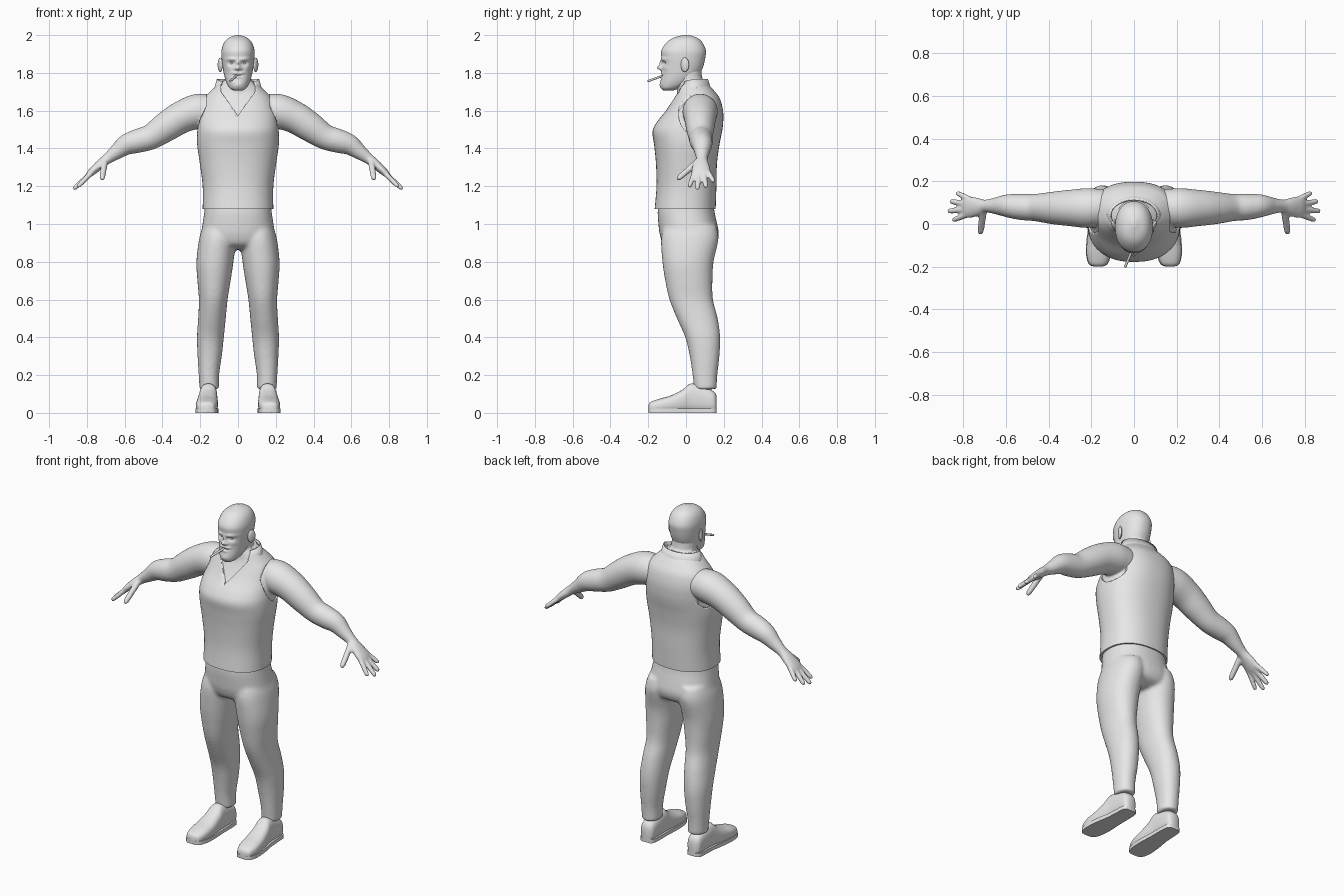
import bpy, bmesh, math
from mathutils import Vector, Matrix

if "Cube" in bpy.data.objects:
    bpy.data.objects.remove(bpy.data.objects["Cube"])

X, Y, Z = Vector((1, 0, 0)), Vector((0, 1, 0)), Vector((0, 0, 1))
grey = bpy.data.materials.new("plain grey")
grey.diffuse_color = (0.8, 0.8, 0.8, 1)
grey.use_nodes = True
grey.node_tree.nodes["Principled BSDF"].inputs["Base Color"].default_value = grey.diffuse_color


def finish(name, bm, angle=50):
    bmesh.ops.recalc_face_normals(bm, faces=bm.faces)
    me = bpy.data.meshes.new(name)
    bm.to_mesh(me)
    bm.free()
    me.materials.append(grey)
    ob = bpy.data.objects.new(name, me)
    bpy.context.collection.objects.link(ob)
    bpy.ops.object.select_all(action='DESELECT')
    ob.select_set(True)
    bpy.context.view_layer.objects.active = ob
    bpy.ops.object.shade_smooth_by_angle(angle=math.radians(angle))
    return ob


def spline(keys, sub):
    """Catmull-Rom interpolation of key tuples."""
    out = []
    for i in range(len(keys) - 1):
        p = [keys[max(0, min(len(keys) - 1, i + k))] for k in (-1, 0, 1, 2)]
        for j in range(sub):
            t = j / sub
            out.append([b + 0.5 * t * (c - a + t * (2 * a - 5 * b + 4 * c - d + t * (3 * (b - c) + d - a)))
                        for a, b, c, d in zip(*p)])
    return out + [list(keys[-1])]


def loft(bm, keys, axes=None, sides=40, sub=5, p=2.0):
    """Skin superellipse sections (x, y, z, half_u, half_v)."""
    secs = spline(keys, sub) if sub > 1 else keys
    pts = [Vector(s[:3]) for s in secs]
    rings = []
    for i, s in enumerate(secs):
        if axes:
            u, v = axes
        else:  # follow the path, keeping u close to the y axis
            t = (pts[min(i + 1, len(pts) - 1)] - pts[max(i - 1, 0)]).normalized()
            u = (Y - t * t.dot(Y)).normalized()
            v = t.cross(u)
        ring = []
        for k in range(sides):
            a = 2 * math.pi * k / sides
            c, n = math.cos(a), math.sin(a)
            c = math.copysign(abs(c) ** (2 / p), c)
            n = math.copysign(abs(n) ** (2 / p), n)
            ring.append(bm.verts.new(pts[i] + u * c * max(s[3], 0.001) + v * n * max(s[4], 0.001)))
        rings.append(ring)
    for r, q in zip(rings, rings[1:]):
        for k in range(sides):
            bm.faces.new((r[k], r[(k + 1) % sides], q[(k + 1) % sides], q[k]))
    bm.faces.new(rings[0])
    bm.faces.new(rings[-1])


def upright(bm, rows, cx=0, grow=0, **kw):
    """Horizontal sections given as (z, half_x, y_front, y_back)."""
    loft(bm, [(cx, (f + b) / 2, z, h + grow, (b - f) / 2 + grow) for z, h, f, b in rows], (X, Y), **kw)


def melt(ob, voxel, rounds):
    m = ob.modifiers.new("melt", 'REMESH')
    m.mode, m.voxel_size, m.use_smooth_shade = 'VOXEL', voxel, True
    m = ob.modifiers.new("soften", 'SMOOTH')
    m.factor, m.iterations = 0.5, rounds


# Body: torso, neck, arms and hands melted into one skin
torso = [(1.08, .178, -.157, .148), (1.2, .178, -.147, .152), (1.32, .193, -.15, .155),
         (1.42, .207, -.16, .168), (1.49, .207, -.168, .182), (1.54, .203, -.145, .188),
         (1.6, .195, -.098, .187), (1.66, .175, -.062, .172), (1.70, .14, -.045, .145),
         (1.74, .095, -.04, .11), (1.76, .07, -.035, .1)]
neck = [(1.6, .07, -.04, .12), (1.7, .072, -.048, .105), (1.78, .07, -.055, .085), (1.84, .068, -.055, .08)]
arm = [(.12, .08, 1.6, .08, .08), (.21, .075, 1.597, .093, .092), (.30, .075, 1.565, .085, .085),
       (.38, .075, 1.515, .076, .079), (.46, .077, 1.462, .064, .067), (.53, .08, 1.44, .061, .063),
       (.59, .085, 1.42, .054, .055), (.645, .085, 1.38, .04, .04), (.695, .084, 1.343, .03, .028),
       (.73, .08, 1.315, .042, .025), (.775, .079, 1.275, .051, .02), (.797, .079, 1.254, .044, .013)]
fingers = [((.765, .113, 1.282), (.832, .147, 1.222), .0135), ((.78, .092, 1.268), (.862, .107, 1.193), .014),
           ((.78, .069, 1.268), (.872, .06, 1.183), .014), ((.775, .046, 1.273), (.85, .017, 1.195), .0135),
           ((.705, .065, 1.332), (.72, -.047, 1.235), .0165)]
bm = bmesh.new()
upright(bm, torso, p=2.3)
upright(bm, neck)
for s in (1, -1):
    loft(bm, [(s * k[0], *k[1:]) for k in arm], sides=32)
    for a, b, r in fingers:
        a, b = Vector((s * a[0], *a[1:])), Vector((s * b[0], *b[1:]))
        loft(bm, [(*a.lerp(b, t), r * w, r * w) for t, w in
                  ((0, 1.1), (.5, 1), (.85, .9), (.96, .65), (1, .2))], sides=12, sub=2)
melt(finish("body", bm), .0065, 3)

# Vest with a V neck and armholes cut out
bm = bmesh.new()
upright(bm, torso, grow=.009, p=2.3, sides=64)
vest = finish("vest", bm, 40)
bm = bmesh.new()
outline = [(0, 1.575), (.09, 1.7), (.09, 1.85), (-.09, 1.85), (-.09, 1.7)]
face = bm.faces.new([bm.verts.new((x, -.3, z)) for x, z in outline])
ext = bmesh.ops.extrude_face_region(bm, geom=[face])
bmesh.ops.translate(bm, vec=(0, .32, 0), verts=[v for v in ext["geom"] if isinstance(v, bmesh.types.BMVert)])
cutters = [finish("neck_cutter", bm)]
for s in (1, -1):
    bm = bmesh.new()
    bmesh.ops.create_cone(bm, cap_ends=True, segments=40, radius1=.105, radius2=.105, depth=.2,
                          matrix=Matrix.Translation((s * .268, .06, 1.585)) @ Matrix.Rotation(math.pi / 2, 4, 'Y')
                          @ Matrix.Diagonal((1.12, .95, 1, 1)))
    cutters.append(finish("armhole_cutter", bm))
for c in cutters:
    m = vest.modifiers.new("cut", 'BOOLEAN')
    m.operation, m.object, m.solver = 'DIFFERENCE', c, 'EXACT'
    bpy.context.view_layer.objects.active = vest
    bpy.ops.object.modifier_apply(modifier=m.name)
    bpy.data.objects.remove(c)

# Standing collar around the back of the neck
bm = bmesh.new()
rows = []
for i in range(33):
    a = math.radians(-40 + 260 * i / 32)
    c, n = math.cos(a), math.sin(a)
    rows.append([bm.verts.new((rx * c, .04 + ry * n, z + .02 * min(n, 0)))
                 for rx, ry, z in ((.145, .108, 1.69), (.122, .088, 1.73), (.112, .076, 1.768))])
for r, q in zip(rows, rows[1:]):
    for k in (0, 1):
        bm.faces.new((r[k], q[k], q[k + 1], r[k + 1]))
collar = finish("collar", bm)
collar.modifiers.new("cloth", 'SOLIDIFY').thickness = .006

# Trousers: hips and legs melted together
hips = [(1.12, .172, -.145, .145), (1.06, .179, -.15, .152), (1.0, .188, -.146, .165),
        (.94, .196, -.138, .174), (.89, .185, -.115, .155), (.865, .1, -.06, .1)]
leg = [(.99, .1, .085, -.115, .16), (.92, .108, .098, -.132, .172), (.8, .122, .098, -.125, .146),
       (.7, .127, .088, -.11, .14), (.6, .131, .076, -.088, .143), (.5, .138, .073, -.048, .168),
       (.4, .146, .071, -.004, .181), (.3, .15, .064, .02, .177), (.2, .154, .054, .035, .166),
       (.125, .152, .052, .043, .162)]
bm = bmesh.new()
upright(bm, hips, p=2.3)
for s in (1, -1):
    loft(bm, [(s * x, (f + b) / 2, z, h, (b - f) / 2) for z, x, h, f, b in leg], (X, Y), p=2.15)
melt(finish("trousers", bm), .01, 5)

# Shoes with flat soles
shoe = [(-.199, .168, .018, .04), (-.187, .168, .042, .058), (-.14, .166, .056, .075),
        (-.08, .163, .057, .092), (-.02, .16, .052, .122), (.025, .157, .047, .155),
        (.09, .155, .045, .14), (.145, .155, .041, .115), (.162, .155, .024, .09)]
for s, side in ((1, "left"), (-1, "right")):
    bm = bmesh.new()
    loft(bm, [(s * x, y, t / 2, h, t / 2) for y, x, h, t in shoe], (X, Z), p=2.6, sides=32)
    finish(side + "_shoe", bm)
    bm = bmesh.new()
    rows = spline(shoe, 3)
    loop = [(s * (x + h + .003), y) for y, x, h, t in rows] + [(s * (x - h - .003), y) for y, x, h, t in rows[::-1]]
    low, high = [[bm.verts.new((x, y, z)) for x, y in loop] for z in (0, .022)]
    for k in range(len(loop)):
        j = (k + 1) % len(loop)
        bm.faces.new((low[k], low[j], high[j], high[k]))
    bm.faces.new(low)
    bm.faces.new(high)
    finish(side + "_sole", bm)

# Head: face shaped by soft bumps (x, z, width, height, push along y)
skull = [(1.706, .022, -.118, -.07), (1.72, .045, -.13, -.03), (1.75, .062, -.134, .03),
         (1.79, .074, -.129, .07), (1.83, .081, -.127, .09), (1.88, .087, -.13, .102),
         (1.92, .087, -.13, .105), (1.96, .074, -.103, .087), (1.985, .05, -.068, .06), (2.0, .012, -.015, .018)]
bumps = [(.035, 1.872, .026, .009, -.008), (.033, 1.851, .017, .011, .013), (0, 1.826, .013, .012, -.026),
         (0, 1.85, .009, .016, -.012), (.016, 1.821, .007, .007, -.008), (0, 1.787, .024, .004, .008),
         (.018, 1.799, .016, .008, -.007), (0, 1.777, .016, .006, -.005), (0, 1.735, .03, .018, -.006),
         (.05, 1.825, .016, .014, -.004)]
bm = bmesh.new()
upright(bm, skull, sides=96, sub=9, p=2.2)
for v in bm.verts:
    if v.co.y < -.03:
        x, z = abs(v.co.x), v.co.z
        v.co.y += sum(d * math.exp(-((x - bx) / w) ** 2 - ((z - bz) / h) ** 2) for bx, bz, w, h, d in bumps)
finish("head", bm, 70)


def ball(name, loc, size, turn=0):
    bm = bmesh.new()
    bmesh.ops.create_uvsphere(bm, u_segments=20, v_segments=12, radius=1, matrix=Matrix.Translation(loc)
                              @ Matrix.Rotation(turn, 4, 'Z') @ Matrix.Diagonal((*size, 1)))
    finish(name, bm)


# Eyes and ears
for s, side in ((1, "left"), (-1, "right")):
    ball(side + "_eye", (s * .032, -.1, 1.851), (.013, .012, .01))
    ball(side + "_ear", (s * .094, -.006, 1.843), (.01, .024, .038), s * -.45)

# Cigar held in the mouth
bm = bmesh.new()
loft(bm, [(-.005, -.115, 1.788, .006, .006), (-.042, -.202, 1.756, .006, .006)], sides=12, sub=1)
finish("cigar", bm)
